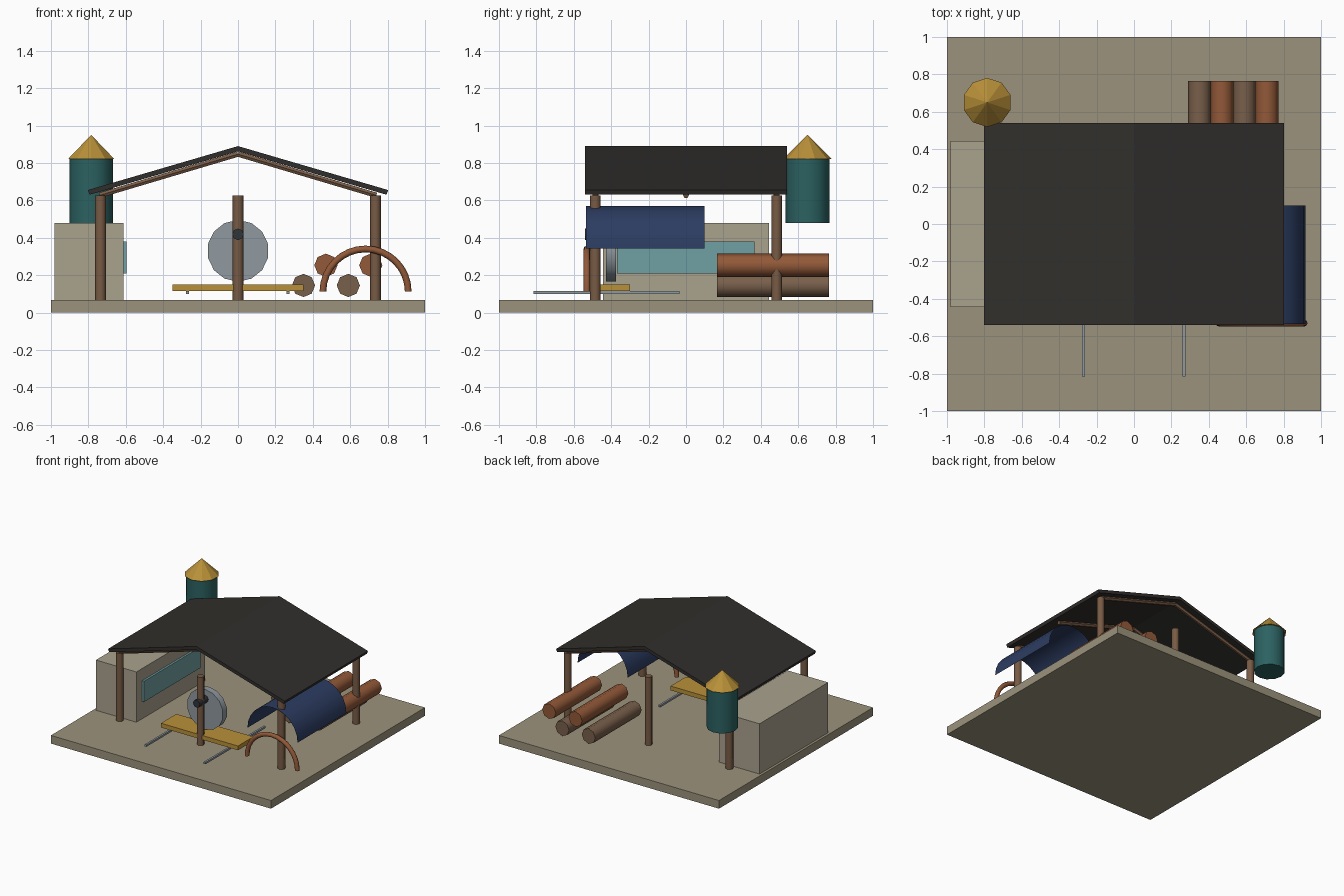
import bpy, bmesh
from math import pi, sin, cos, radians
from mathutils import Vector, Matrix

if "Cube" in bpy.data.objects:
    bpy.data.objects.remove(bpy.data.objects["Cube"])

MATS = {}


def mat(name, rgb):
    m = bpy.data.materials.new(name)
    m.diffuse_color = (*rgb, 1)
    m.use_nodes = True
    m.node_tree.nodes["Principled BSDF"].inputs["Base Color"].default_value = m.diffuse_color
    MATS[name] = m


mat("ground", (0.33, 0.29, 0.20))
mat("plaster", (0.40, 0.36, 0.27))
mat("glass", (0.16, 0.35, 0.36))
mat("timber", (0.19, 0.105, 0.06))
mat("log_dark", (0.19, 0.115, 0.07))
mat("log_red", (0.29, 0.10, 0.04))
mat("roofing", (0.03, 0.028, 0.025))
mat("yellow", (0.48, 0.28, 0.04))
mat("teal", (0.025, 0.12, 0.12))
mat("navy", (0.025, 0.045, 0.12))
mat("steel", (0.28, 0.32, 0.35))
mat("dark_steel", (0.03, 0.035, 0.04))


def make(name, bm, m, smooth=False):
    bmesh.ops.recalc_face_normals(bm, faces=bm.faces)
    me = bpy.data.meshes.new(name)
    bm.to_mesh(me)
    bm.free()
    ob = bpy.data.objects.new(name, me)
    bpy.context.collection.objects.link(ob)
    me.materials.append(MATS[m])
    if smooth:
        bpy.ops.object.select_all(action='DESELECT')
        ob.select_set(True)
        bpy.context.view_layer.objects.active = ob
        bpy.ops.object.shade_smooth_by_angle(angle=radians(50))
    return ob


def box(name, x, y, z, m):
    bm = bmesh.new()
    bmesh.ops.create_cube(bm, size=1)
    for v in bm.verts:
        v.co = [(a + b) / 2 + c * (b - a) for (a, b), c in zip((x, y, z), v.co)]
    return make(name, bm, m)


def rod(name, p, q, r, m, sides=8, r2=None, smooth=True):
    p, q = Vector(p), Vector(q)
    d = q - p
    bm = bmesh.new()
    bmesh.ops.create_cone(bm, cap_ends=True, segments=sides, radius1=r,
                          radius2=r if r2 is None else r2, depth=d.length)
    rot = Vector((0, 0, 1)).rotation_difference(d).to_matrix().to_4x4()
    bm.transform(Matrix.Translation((p + q) / 2) @ rot)
    return make(name, bm, m, smooth)


def extrude_profile(name, pts, y0, y1, m):
    bm = bmesh.new()
    f = bm.faces.new([bm.verts.new((x, y0, z)) for x, z in pts])
    ext = bmesh.ops.extrude_face_region(bm, geom=[f])["geom"]
    bm.verts.index_update()
    for v in ext:
        if isinstance(v, bmesh.types.BMVert):
            v.co.y = y1
    if f.is_valid and len(bm.faces) < len(pts) + 2:
        bm.faces.new([v for v in f.verts])
    return make(name, bm, m)


# Ground slab, office block and its window
box("ground_slab", (-1, 1), (-1, 1), (0, 0.067), "ground")
box("office", (-0.98, -0.612), (-0.445, 0.445), (0.067, 0.48), "plaster")
box("office_window", (-0.63, -0.595), (-0.37, 0.365), (0.21, 0.38), "glass")

# Posts, rafters and roof slopes
for y in (-0.485, 0.485):
    for x in (-0.735, 0, 0.735):
        rod("post", (x, y, 0.067), (x, y, 0.627), 0.029, "timber")
for s, side in ((-1, "left"), (1, "right")):
    for y in (-0.485, 0, 0.485):
        rod(side + "_rafter", (0, y, 0.847), (s * 0.74, y, 0.627), 0.016, "timber", 6)
    extrude_profile(side + "_roof",
                    [(0, 0.862), (0, 0.89), (s * 0.803, 0.655), (s * 0.794, 0.63)],
                    -0.54, 0.54, "roofing")

# Hopper with conical cap
rod("hopper", (-0.785, 0.65, 0.48), (-0.785, 0.65, 0.82), 0.117, "teal", 12)
rod("hopper_cap", (-0.785, 0.65, 0.82), (-0.785, 0.65, 0.95), 0.131, "yellow", 10,
    r2=0, smooth=False)

# Saw: blade, hub, bench and rails
rod("saw_blade", (0, -0.428, 0.33), (0, -0.374, 0.33), 0.165, "steel", 14)
rod("saw_hub", (0, -0.54, 0.418), (0, -0.42, 0.418), 0.031, "dark_steel")
box("saw_bench", (-0.35, 0.35), (-0.5, -0.3), (0.115, 0.15), "yellow")
for x in (-0.27, 0.267):
    box("rail", (x - 0.008, x + 0.008), (-0.815, -0.035), (0.1, 0.116), "steel")

# Staggered logs
for i in range(4):
    x, z = 0.35 + 0.12 * i, (0.145, 0.253)[i % 2]
    rod("log", (x, 0.165, z), (x, 0.765, z), 0.062, ("log_dark", "log_red")[i % 2])

# Half-ring hoop
N, K, R, r = 16, 8, 0.228, 0.018
bm = bmesh.new()
rings = []
for i in range(N + 1):
    a = pi * i / N
    rings.append([bm.verts.new((0.682 + (R + r * cos(t)) * cos(a), -0.53 + r * sin(t),
                                0.112 + (R + r * cos(t)) * sin(a)))
                  for t in (2 * pi * k / K for k in range(K))])
for p, q in zip(rings, rings[1:]):
    for k in range(K):
        bm.faces.new((p[k], p[k - 1], q[k - 1], q[k]))
bm.faces.new(rings[0])
bm.faces.new(rings[-1])
make("hoop", bm, "log_red", True)

# Thin half-cylinder canopy sheet
bm = bmesh.new()
pairs = [[bm.verts.new((0.688 + 0.228 * cos(pi * i / 12), y, 0.342 + 0.228 * sin(pi * i / 12)))
          for y in (-0.535, 0.1)] for i in range(13)]
for p, q in zip(pairs, pairs[1:]):
    bm.faces.new((p[0], p[1], q[1], q[0]))
canopy = make("canopy_sheet", bm, "navy", True)
if canopy.data.polygons[6].normal.z < 0:
    canopy.data.flip_normals()
